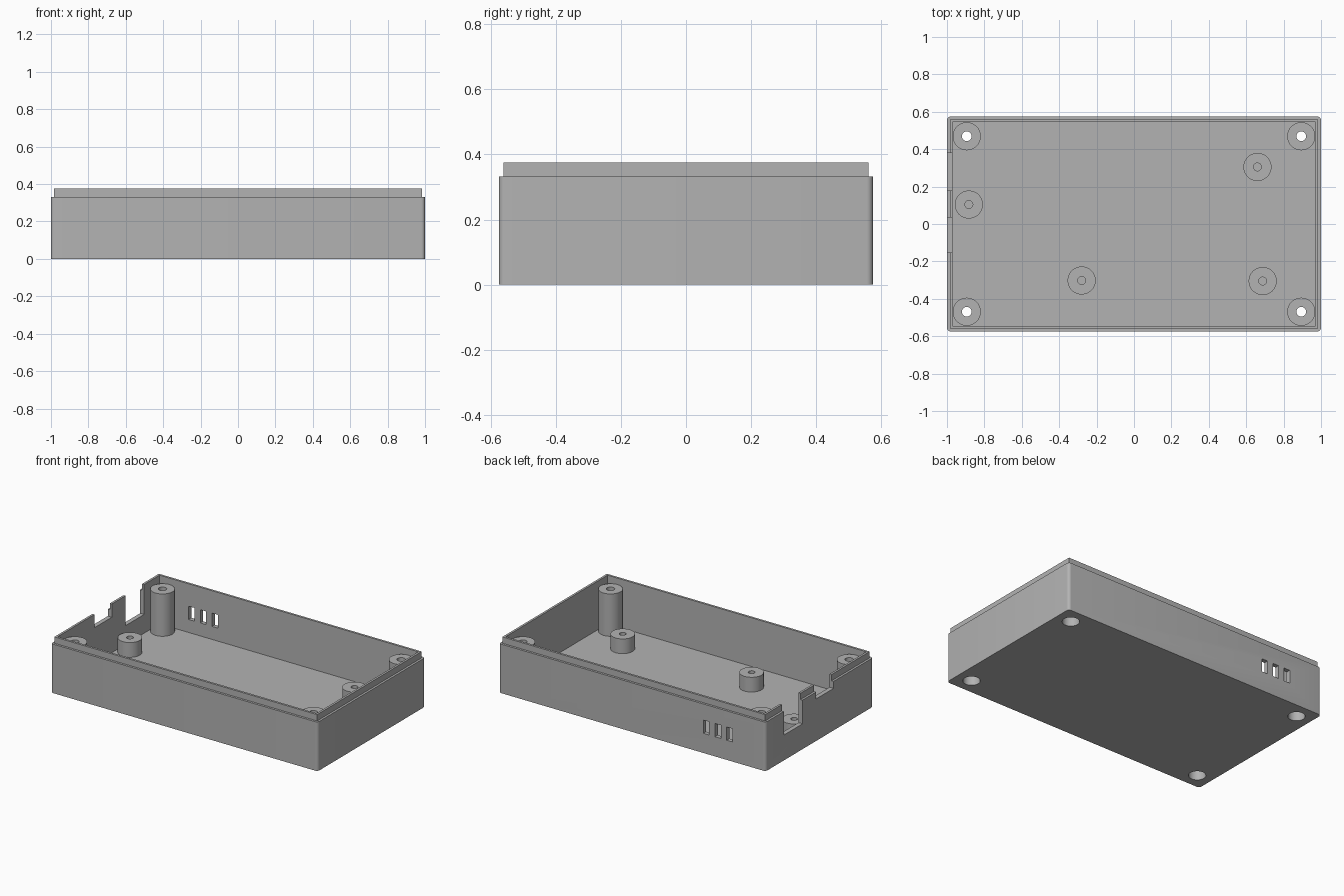
import bpy, bmesh
from math import cos, sin, pi
from mathutils import Matrix, Vector

cube = bpy.data.objects.get("Cube")
if cube:
    bpy.data.objects.remove(cube, do_unlink=True)

GREY = (0.45, 0.45, 0.45, 1)
mat = bpy.data.materials.new("grey plastic")
mat.use_nodes = True
mat.diffuse_color = GREY
mat.node_tree.nodes["Principled BSDF"].inputs["Base Color"].default_value = GREY

HX, HY = 1.0, 0.575            # half size of the case
WALL, LIP = 0.03, 0.015
FLOOR, RIM, TOP = 0.045, 0.332, 0.375
BOSS_R, RECESS_R, SEGS = 0.075, 0.053, 48


def finish(bm, name):
    bmesh.ops.remove_doubles(bm, verts=bm.verts, dist=1e-5)
    bmesh.ops.recalc_face_normals(bm, faces=bm.faces)
    mesh = bpy.data.meshes.new(name)
    bm.to_mesh(mesh)
    bm.free()
    mesh.materials.append(mat)
    obj = bpy.data.objects.new(name, mesh)
    bpy.context.collection.objects.link(obj)
    return obj


def smooth(obj):
    bpy.ops.object.select_all(action='DESELECT')
    obj.select_set(True)
    bpy.context.view_layer.objects.active = obj
    bpy.ops.object.shade_smooth_by_angle(angle=pi / 6)


def bridge(bm, a, b):
    for i in range(len(a)):
        j = (i + 1) % len(a)
        bm.faces.new((a[i], a[j], b[j], b[i]))


def rounded_loop(bm, inset, radius, z, steps=6):
    """Rounded rectangle of vertices, inset from the case outline."""
    loop = []
    for q, (sx, sy) in enumerate([(1, 1), (-1, 1), (-1, -1), (1, -1)]):
        cx, cy = sx * (HX - inset - radius), sy * (HY - inset - radius)
        for k in range(steps + 1):
            a = (q + k / steps) * pi / 2
            loop.append(bm.verts.new((cx + radius * cos(a), cy + radius * sin(a), z)))
    return loop


def lathe(name, profile, x, y):
    """Closed profile of (radius, z) turned round a vertical axis."""
    bm = bmesh.new()
    rings = [[bm.verts.new((x + r * cos(2 * pi * i / SEGS), y + r * sin(2 * pi * i / SEGS), z))
              for i in range(SEGS)] for r, z in profile]
    for k in range(len(rings)):
        bridge(bm, rings[k - 1], rings[k])
    obj = finish(bm, name)
    smooth(obj)


def add_box(bm, low, high):
    low, high = Vector(low), Vector(high)
    m = Matrix.Translation((low + high) / 2) @ Matrix.Diagonal((*(high - low), 1))
    bmesh.ops.create_cube(bm, size=1, matrix=m)


# Tray with floor, walls and raised inner lip
bm = bmesh.new()
steps = [(0, 0.02, 0), (0, 0.02, RIM), (LIP, 0, RIM), (LIP, 0, TOP), (WALL, 0, TOP), (WALL, 0, FLOOR)]
loops = [rounded_loop(bm, *s) for s in steps]
for a, b in zip(loops, loops[1:]):
    bridge(bm, a, b)
bm.faces.new(loops[0])
bm.faces.new(loops[-1])
tray = finish(bm, "tray")

# Openings: connector notches, vent slots and screw recesses
corners = [(sx * 0.894, sy * 0.469) for sx in (-1, 1) for sy in (-1, 1)]
bm = bmesh.new()
for y0, y1, z in [(0.18, 0.38, 0.172), (-0.152, 0.034, 0.285)]:
    add_box(bm, (-1.1, y0, z), (-0.95, y1, 0.5))
for i in range(3):
    x = -0.73 + i * 0.088
    add_box(bm, (x - 0.022, 0.5, 0.133), (x + 0.022, 0.65, 0.223))
for x, y in corners:
    bmesh.ops.create_cone(bm, cap_ends=True, segments=SEGS, radius1=RECESS_R, radius2=RECESS_R,
                          depth=0.2, matrix=Matrix.Translation((x, y, 0)))
cutter = finish(bm, "opening_cutter")
cutter.hide_render = True
mod = tray.modifiers.new("openings", 'BOOLEAN')
mod.operation, mod.solver, mod.object = 'DIFFERENCE', 'EXACT', cutter
bpy.context.view_layer.objects.active = tray
bpy.ops.object.modifier_apply(modifier=mod.name)
bpy.data.objects.remove(cutter, do_unlink=True)
smooth(tray)

# Tall corner bosses with a screw recess underneath
for x, y in corners:
    lathe("corner_boss", [(RECESS_R, FLOOR), (BOSS_R, FLOOR), (BOSS_R, RIM),
                          (0.026, RIM), (0.026, 0.2), (RECESS_R, 0.2)], x, y)

# Short board standoffs with blind holes
for x, y in [(0.66, 0.305), (-0.883, 0.104), (-0.28, -0.302), (0.688, -0.305)]:
    lathe("standoff", [(0.021, FLOOR), (BOSS_R, FLOOR), (BOSS_R, 0.145), (0.021, 0.145)], x, y)
